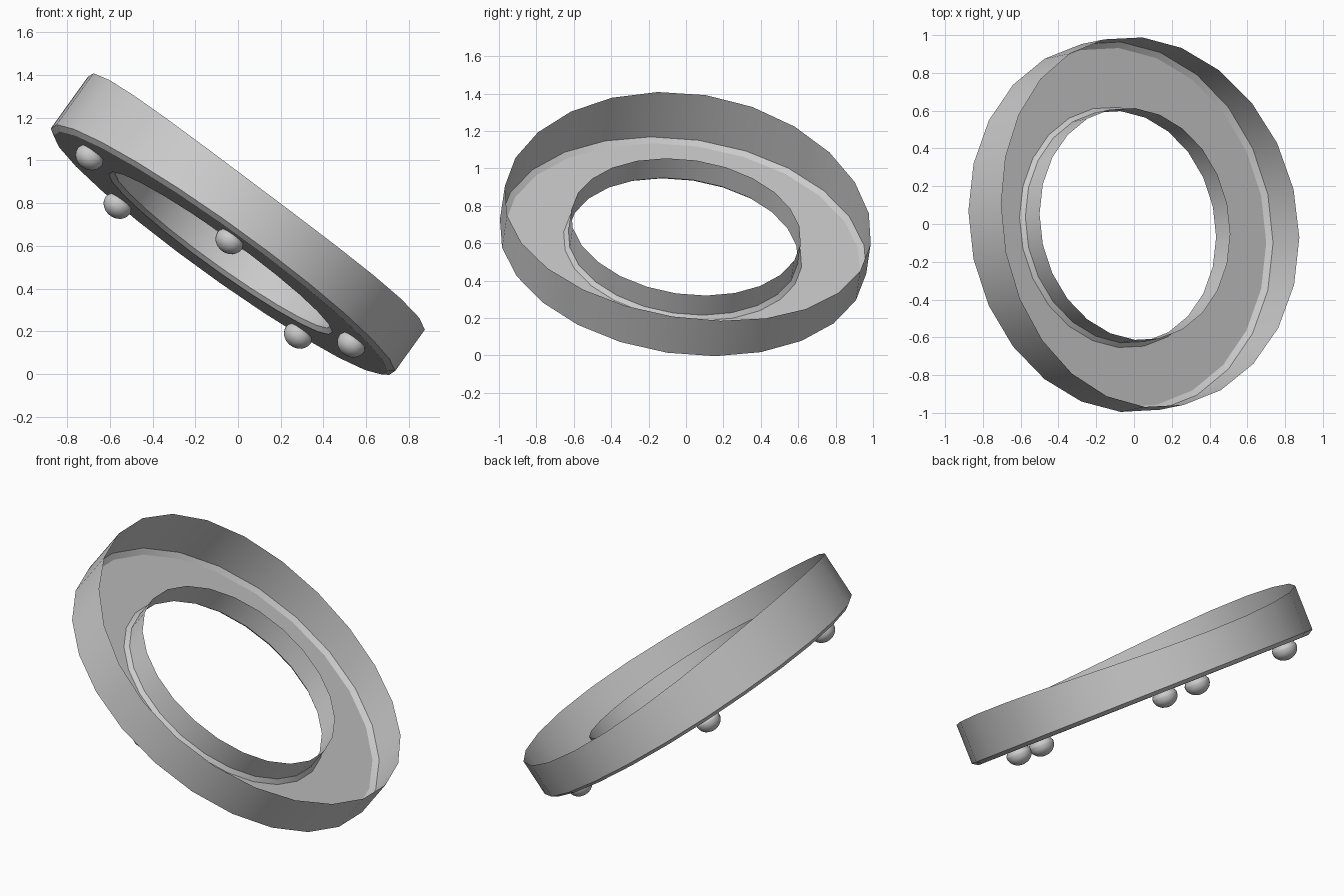
import bpy, bmesh
from math import sin, cos, pi, radians
from mathutils import Matrix, Vector

cube = bpy.data.objects.get("Cube")
if cube:
    bpy.data.objects.remove(cube)

# Tilted frame shared by all parts
normal = Vector((0.58, 0.12, 0.806)).normalized()
axis_v = Vector((0, normal.z, -normal.y)).normalized()
axis_u = axis_v.cross(normal)
frame = Matrix((axis_u, axis_v, normal)).transposed().to_4x4()
frame.translation = (-0.082, -0.018, 0.566)


def rim_height(a):
    return 0.26 + 0.03 * cos(2 * a) - 0.03 * cos(a) - 0.01 * sin(a)


def lathe(name, profile, steps, matrix):
    """Spin (radius, height) points; a callable height varies with the angle."""
    bm = bmesh.new()
    rings = []
    for r, h in profile:
        ring = []
        for i in range(steps):
            a = 2 * pi * i / steps
            z = h(a) if callable(h) else h
            ring.append(bm.verts.new((r * cos(a), r * sin(a), z)))
        rings.append(ring)
    for low, high in zip(rings, rings[1:]):
        for i in range(steps):
            j = (i + 1) % steps
            bm.faces.new((low[i], low[j], high[j], high[i]))
    bmesh.ops.remove_doubles(bm, verts=bm.verts, dist=1e-5)
    bmesh.ops.recalc_face_normals(bm, faces=bm.faces)
    mesh = bpy.data.meshes.new(name)
    bm.to_mesh(mesh)
    bm.free()
    obj = bpy.data.objects.new(name, mesh)
    bpy.context.collection.objects.link(obj)
    obj.matrix_world = matrix
    bpy.ops.object.select_all(action='DESELECT')
    obj.select_set(True)
    bpy.context.view_layer.objects.active = obj
    bpy.ops.object.shade_smooth_by_angle(angle=radians(30))
    return obj


# Thin ring tray: inner collar, chamfered floor, outer wall with a wavy rim
tray = [(0.62, 0.15), (0.62, 0.02), (0.643, 0), (0.96, 0), (0.99, 0.02), (0.99, rim_height)]
lathe("ring_tray", tray, 24, frame)

# Domed feet under the floor
dome = [(0, 0), (0.06, 0), (0.07, -0.018)]
dome += [(0.07 * cos(t * pi / 12), -0.025 - 0.06 * sin(t * pi / 12)) for t in range(6)]
dome.append((0, -0.085))
for n, angle in enumerate((55, 135, 205, 275, 342), 1):
    a = radians(angle)
    place = Matrix.Translation((0.81 * cos(a), 0.81 * sin(a), 0))
    lathe(f"foot_{n}", dome, 24, frame @ place)
